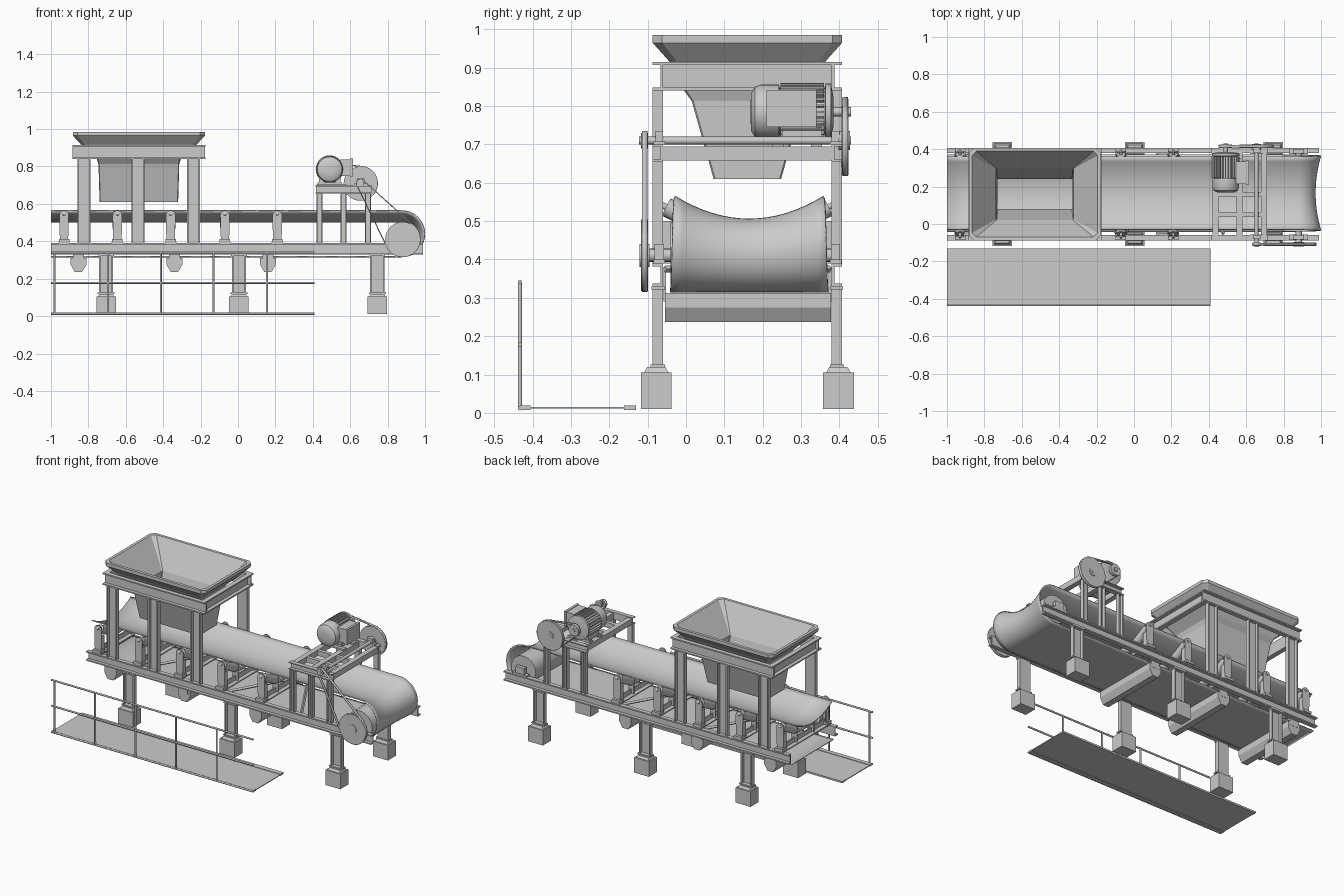
import bpy, bmesh
from math import sin, cos, pi, radians, atan2, acos, hypot
from mathutils import Vector

if "Cube" in bpy.data.objects:
    bpy.data.objects.remove(bpy.data.objects["Cube"])

YC = 0.16          # centre line of the conveyor
HX = -0.53         # centre of the hopper


def make(name, verts, faces, smooth=False, thick=0):
    me = bpy.data.meshes.new(name)
    me.from_pydata([tuple(v) for v in verts], [], faces)
    bm = bmesh.new()
    bm.from_mesh(me)
    bmesh.ops.recalc_face_normals(bm, faces=bm.faces)
    bm.to_mesh(me)
    bm.free()
    if smooth:
        me.shade_smooth()
        me.set_sharp_from_angle(angle=radians(32))
    ob = bpy.data.objects.new(name, me)
    bpy.context.collection.objects.link(ob)
    if thick:
        m = ob.modifiers.new("thickness", 'SOLIDIFY')
        m.thickness, m.offset = thick, 0
    return ob


def boxes(name, items):
    """Several boxes (x0,x1,y0,y1,z0,z1) as one object."""
    V, F = [], []
    for x0, x1, y0, y1, z0, z1 in items:
        n = len(V)
        V += [(x, y, z) for x in (x0, x1) for y in (y0, y1) for z in (z0, z1)]
        F += [[n + i for i in f] for f in ((0, 1, 3, 2), (4, 6, 7, 5), (0, 4, 5, 1),
                                           (2, 3, 7, 6), (0, 2, 6, 4), (1, 5, 7, 3))]
    return make(name, V, F)


def loft(name, rings, caps=True, closed=False, smooth=False):
    n, V, F = len(rings[0]), [p for r in rings for p in r], []
    m = len(rings)
    for i in range(m if closed else m - 1):
        a, b = i * n, (i + 1) % m * n
        F += [(a + j, a + (j + 1) % n, b + (j + 1) % n, b + j) for j in range(n)]
    if caps and not closed:
        F += [list(range(n))[::-1], [(m - 1) * n + j for j in range(n)]]
    return make(name, V, F, smooth)


def lathe(name, prof, loc, d=(0, 1, 0), seg=32):
    """Spin (radius, height) pairs round axis d."""
    q = Vector(d).to_track_quat('Z', 'Y')
    return loft(name, [[Vector(loc) + q @ Vector((r * cos(2 * pi * k / seg), r * sin(2 * pi * k / seg), h))
                        for k in range(seg)] for r, h in prof], smooth=True)


def rod(name, a, b, r, seg=16):
    d = Vector(b) - Vector(a)
    return lathe(name, [(r, 0), (r, d.length)], a, d, seg)


def prism(name, pts, y0, y1):
    return loft(name, [[(x, y, z) for x, z in pts] for y in (y0, y1)])


def side(s, d0, d1):
    return tuple(sorted((YC + s * d0, YC + s * d1)))


def channel(name, s, x0, x1, z0, z1, upright, t=0.008):
    """C section, web inside, flanges facing outward."""
    f, w = side(s, 0.220, 0.247), side(s, 0.220, 0.227)
    fl = [(x0, x0 + t, *f, z0, z1), (x1 - t, x1, *f, z0, z1)] if upright else \
         [(x0, x1, *f, z0, z0 + t), (x0, x1, *f, z1 - t, z1)]
    return boxes(name, fl + [(x0 + .001, x1 - .001, *w, z0 + .001, z1 - .001)])


def drive_belt(name, c1, r1, c2, r2, y0, y1):
    dx, dz = c2[0] - c1[0], c2[1] - c1[1]
    a, b = atan2(dz, dx), acos((r1 - r2) / hypot(dx, dz))
    pts = [(c1[0] + r1 * cos(t), c1[1] + r1 * sin(t))
           for t in (a + b + (2 * pi - 2 * b) * k / 24 for k in range(25))]
    pts += [(c2[0] + r2 * cos(t), c2[1] + r2 * sin(t))
            for t in (a - b + 2 * b * k / 12 for k in range(13))]
    ob = loft(name, [[(x, y, z) for x, z in pts] for y in (y0, y1)], caps=False, smooth=True)
    m = ob.modifiers.new("thickness", 'SOLIDIFY')
    m.thickness, m.offset = 0.006, 0


# Frame on both sides: rails, legs, footings, hopper and motor posts
for s, tag in ((-1, "front"), (1, "back")):
    channel(tag + "_rail", s, -1, 0.99, 0.33, 0.39, False)
    for x in (-0.705, 0.005, 0.745):
        channel(tag + "_leg", s, x - .038, x + .038, 0.12, 0.33, True)
        boxes(tag + "_leg_plates", [(x - .045, x + .045, *side(s, .215, .252), .118, .126),
                                    (x - .042, x + .042, *side(s, .215, .25), .322, .33)])
        loft(tag + "_footing", [[(x + i * (.052 - c), YC + s * .2375 + j * (.04 - c), z)
                                 for i, j in ((-1, -1), (1, -1), (1, 1), (-1, 1))]
                                for z, c in ((.01, 0), (.105, 0), (.105, .008), (.119, .016))])
    for x in (-0.823, -0.535, -0.238):
        channel(tag + "_hopper_post", s, x - .035, x + .035, 0.39, 0.845, True)
    for x in (0.435, 0.565, 0.695):
        channel(tag + "_motor_post", s, x - .016, x + .016, 0.39, 0.66, True, .005)
    channel(tag + "_motor_rail", s, 0.415, 0.715, 0.655, 0.70, False, .006)
    channel(tag + "_hopper_frame", s, HX - .355, HX + .355, 0.84, 0.915, False)
    boxes(tag + "_head_bearing", [(.83, .93, *side(s, .215, .245), .39, .40),
                                  (.85, .91, *side(s, .218, .242), .40, .44)])
    boxes(tag + "_shaft_bearing", [(.62, .69, *side(s, .215, .245), .70, .708),
                                   (.635, .675, *side(s, .22, .24), .708, .735)])

# Hopper frame ends
for s, tag in ((-1, "left"), (1, "right")):
    e = lambda a, b: tuple(sorted((HX + s * a, HX + s * b)))
    boxes(tag + "_hopper_frame_end", [(*e(.325, .332), YC - .225, YC + .225, .845, .91),
                                      (*e(.325, .355), YC - .247, YC + .247, .84, .848),
                                      (*e(.325, .355), YC - .247, YC + .247, .907, .915)])


# Hopper shell: outside going up, inside going down, chamfered corners
def ring(hx, hy, z, c):
    return [(HX + x, YC + y, z) for x, y in (
        (-hx + c, -hy), (hx - c, -hy), (hx, -hy + c), (hx, hy - c),
        (hx - c, hy), (-hx + c, hy), (-hx, hy - c), (-hx, -hy + c))]


loft("hopper", [ring(*r) for r in (
    (.210, .088, .61, .004), (.216, .145, .813, .004), (.225, .165, .84, .006), (.31, .205, .918, .02),
    (.353, .247, .965, .025), (.353, .247, .985, .025), (.335, .229, .985, .022),
    (.207, .138, .82, .003), (.201, .080, .61, .003))], closed=True)

# Conveyor belt: troughed top run, wrap round the head pulley, flat return
cols, rows, V = 16, [], []
path = [(-1 + 1.875 * k / 12, 0) for k in range(12)] + [(None, pi * k / 20) for k in range(21)] \
    + [(.875 - 1.875 * k / 12, pi) for k in range(1, 13)]
for x, a in path:
    for j in range(cols + 1):
        t = 2 * j / cols - 1
        top = 0.503 + 0.06 * t * t
        r = (top - 0.318) / 2
        hw = 0.195 + 0.012 * a / pi
        V.append((.875 + r * sin(a) if x is None else x, YC + .005 + hw * t, .318 + r + r * cos(a)))
n = cols + 1
make("conveyor_belt", V, [(i * n + j, i * n + j + 1, (i + 1) * n + j + 1, (i + 1) * n + j)
                          for i in range(len(path) - 1) for j in range(cols)], True, 0.007)

# Head pulley, shaft and drive wheel
lathe("head_pulley", [(.086, 0), (.086, .405)], (.88, YC - .2, .411))
rod("head_shaft", (.88, -.12, .411), (.88, .395, .411), .017)
lathe("head_drive_wheel", [(.093, 0), (.093, .004), (.085, .009), (.093, .014), (.093, .018)],
      (.88, -.117, .411), seg=40)
lathe("head_wheel_hub", [(.03, 0), (.03, .026)], (.88, -.121, .411))

# Troughing idlers with brackets and cross bars
idlers = (-0.93, -0.645, -0.36, -0.07, 0.21)
for x in idlers:
    boxes("idler_cross_bar", [(x - .03, x + .03, YC - .24, YC + .24, .39, .397),
                              (x - .004, x + .004, YC - .22, YC + .22, .397, .425)])
    rod("centre_roller", (x, YC - .075, .469), (x, YC + .075, .469), .025, 20)
    boxes("roller_stands", [(x - .018, x + .018, YC + q - .004, YC + q + .004, .397, .49) for q in (-.084, .084)])
    for s, tag in ((-1, "front"), (1, "back")):
        rod(tag + "_side_roller", (x, YC + s * .092, .475), (x, YC + s * .212, .537), .025, 20)
        rod(tag + "_roller_pin", (x, YC + s * .08, .469), (x, YC + s * .234, .548), .008, 12)
        arc = [(x + .025 * cos(pi * k / 8), .54 + .025 * sin(pi * k / 8)) for k in range(9)]
        prism(tag + "_idler_bracket", arc + [(x - .024, .44), (x - .02, .41), (x + .02, .41), (x + .024, .44)],
              *side(s, .222, .230))
        boxes(tag + "_bracket_foot", [(x - .028, x + .028, *side(s, .20, .245), .397, .412),
                                      (x - .022, x - .016, *side(s, .195, .222), .41, .50),
                                      (x + .016, x + .022, *side(s, .195, .222), .41, .50)])

# Diagonal braces between the rails
for k, x in enumerate(idlers):
    s = 1 if k % 2 else -1
    rod("diagonal_brace", (x + .02, YC - s * .215, .375), (x + .27, YC + s * .215, .375), .009, 4)

# Return idler troughs below the belt
for x in (-0.853, -0.34, 0.16):
    prism("return_trough", [(x - .042, .312), (x - .042, .275), (x - .02, .237), (x + .02, .237),
                            (x + .042, .275), (x + .042, .312)], -.055, .378)
    boxes("return_trough_hangers", [(x - .03, x + .03, *side(s, .212, .219), .29, .38) for s in (-1, 1)])

# Motor platform
boxes("motor_cross_beams", [(x - .016, x + .016, YC - .22, YC + .22, .658, .694) for x in (.435, .565, .695)])
boxes("motor_platform_ties", [(.44, .70, y - .012, y + .012, .66, .692) for y in (.05, .16)]
      + [(.42, .58, y - .014, y + .014, .694, .704) for y in (.24, .34)])

# Motor: body, cooling fins, feet, terminal box
mx, mz = .49, .785
lathe("motor_body", [(.02, .168), (.05, .170), (.066, .18), (.071, .195), (.071, .242), (.062, .244),
                     (.062, .362), (.074, .364), (.074, .378), (.04, .384)], (mx, 0, mz))
V, F = [], []
for k in range(28):
    a, n = 2 * pi * k / 28, len(V)
    u, w = Vector((cos(a), 0, sin(a))), Vector((-sin(a), 0, cos(a))) * .0022
    V += [Vector((mx, y, mz)) + u * r + w * q for y in (.247, .36) for r in (.055, .075) for q in (-1, 1)]
    F += [[n + i for i in f] for f in ((0, 1, 3, 2), (4, 6, 7, 5), (0, 4, 5, 1),
                                       (2, 3, 7, 6), (0, 2, 6, 4), (1, 5, 7, 3))]
make("motor_fins", V, F)
boxes("motor_feet", [(mx - .065, mx + .065, y - .014, y + .014, .704, .714) for y in (.26, .345)]
      + [(mx + q - .012, mx + q + .012, .25, .355, .71, .745) for q in (-.045, .045)])
boxes("terminal_box", [(.545, .60, .215, .335, .75, .838), (.60, .615, .21, .34, .746, .842)])
rod("motor_shaft", (mx, .38, mz), (mx, .43, mz), .012)
lathe("motor_pulley", [(.034, 0), (.034, .018)], (mx, .406, mz))

# Countershaft and its wheels, drive belts
rod("countershaft", (.655, -.122, .71), (.655, .43, .71), .010)
lathe("countershaft_wheel", [(.09, 0), (.09, .004), (.083, .009), (.09, .014), (.09, .018)],
      (.655, .406, .71), seg=40)
lathe("countershaft_hub", [(.025, 0), (.025, .03)], (.655, .398, .71))
lathe("countershaft_pulley", [(.02, 0), (.02, .018)], (.655, -.117, .71))
drive_belt("head_drive_belt", (.88, .411), .093, (.655, .71), .022, -.115, -.101)
drive_belt("motor_drive_belt", (.655, .71), .09, (mx, mz), .036, .408, .422)

# Walkway and handrail
boxes("walkway", [(-1, .41, -.42, -.14, .011, .016), (-1, .41, -.433, -.405, .008, .019),
                  (-1, .41, -.162, -.13, .008, .019)])
for z in (.012, .178, .341):
    rod("handrail", (-1, -.433, z), (.41, -.433, z), .0055, 12)
for x in (-.98, -.695, -.412, -.13, .155):
    rod("handrail_post", (x, -.433, .01), (x, -.433, .341), .0055, 12)
